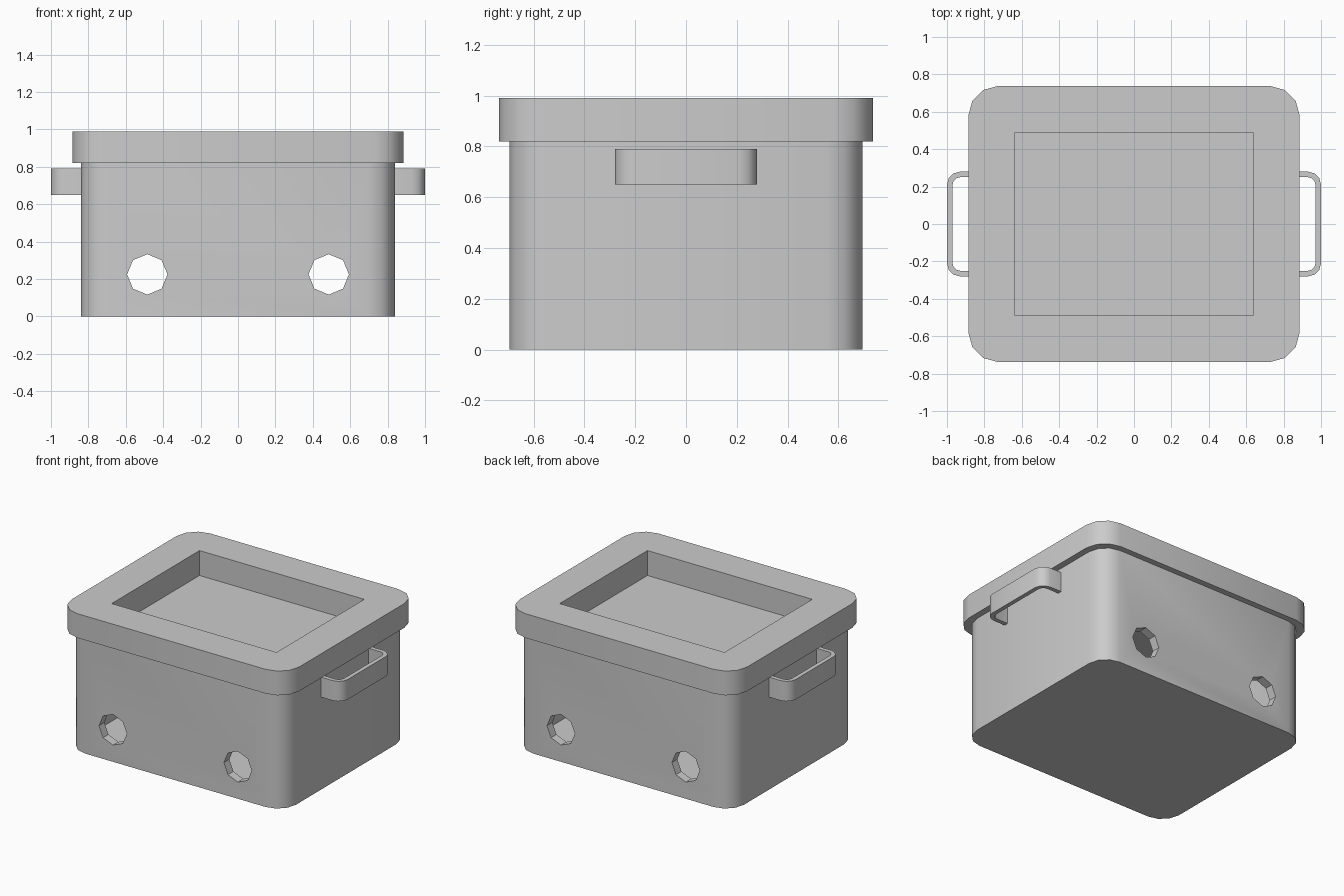
import bpy, bmesh, math

cube = bpy.data.objects.get("Cube")
if cube:
    bpy.data.objects.remove(cube, do_unlink=True)

# Single plastic colour
plastic = bpy.data.materials.new("grey_plastic")
plastic.use_nodes = True
grey = (0.6, 0.6, 0.6, 1)
plastic.diffuse_color = grey
plastic.node_tree.nodes["Principled BSDF"].inputs["Base Color"].default_value = grey


def arc(cx, cy, r, start, segs=3):
    """Quarter arc, counter-clockwise from the start angle in degrees."""
    angles = [math.radians(start + 90 * i / segs) for i in range(segs + 1)]
    return [(cx + r * math.cos(a), cy + r * math.sin(a)) for a in angles]


def rounded_rect(hx, hy, r):
    signs = [(1, 1), (-1, 1), (-1, -1), (1, -1)]
    return [p for k, (sx, sy) in enumerate(signs)
            for p in arc(sx * (hx - r), sy * (hy - r), r, 90 * k)]


def ring(bm, outline, z):
    return [bm.verts.new((x, y, z)) for x, y in outline]


def bridge(bm, a, b):
    n = len(a)
    for i in range(n):
        j = (i + 1) % n
        bm.faces.new((a[i], a[j], b[j], b[i]))


def make_object(name, bm, smooth=True):
    bmesh.ops.recalc_face_normals(bm, faces=bm.faces)
    mesh = bpy.data.meshes.new(name)
    bm.to_mesh(mesh)
    bm.free()
    mesh.materials.append(plastic)
    obj = bpy.data.objects.new(name, mesh)
    bpy.context.collection.objects.link(obj)
    if smooth:
        bpy.ops.object.select_all(action="DESELECT")
        obj.select_set(True)
        bpy.context.view_layer.objects.active = obj
        bpy.ops.object.shade_smooth_by_angle(angle=math.radians(35))
    return obj


# Hollow box body: outer wall, rim, inner wall, floor
bm = bmesh.new()
outer = rounded_rect(0.84, 0.695, 0.14)
inner = rounded_rect(0.78, 0.635, 0.08)
loops = [ring(bm, outer, 0), ring(bm, outer, 0.83),
         ring(bm, inner, 0.83), ring(bm, inner, 0.05)]
for a, b in zip(loops, loops[1:]):
    bridge(bm, a, b)
bm.faces.new(loops[0])
bm.faces.new(loops[-1])
body = make_object("box_body", bm)

# Octagonal holes through front and back walls
for side, x in (("left", 0.485), ("right", -0.485)):
    bm = bmesh.new()
    octagon = [(x + 0.108 * math.cos(k * math.pi / 4),
                0.225 + 0.108 * math.sin(k * math.pi / 4)) for k in range(8)]
    ends = [[bm.verts.new((px, y, pz)) for px, pz in octagon] for y in (-1, 1)]
    bridge(bm, *ends)
    for end in ends:
        bm.faces.new(end)
    cutter = make_object(side + "_hole_cutter", bm, smooth=False)
    cutter.hide_render = True
    cutter.hide_set(True)
    cutter.display_type = "WIRE"
    cut = body.modifiers.new(side + "_holes", "BOOLEAN")
    cut.operation = "DIFFERENCE"
    cut.solver = "EXACT"
    cut.object = cutter

# Lid: plug inside the box, overhanging rim, recessed rectangular tray
bm = bmesh.new()
rim = rounded_rect(0.885, 0.737, 0.155)
plug = rounded_rect(0.775, 0.63, 0.08)
tray = [(0.64, 0.487), (-0.64, 0.487), (-0.64, -0.487), (0.64, -0.487)]
loops = [ring(bm, plug, 0.78), ring(bm, plug, 0.82),
         ring(bm, rim, 0.82), ring(bm, rim, 0.99)]
for a, b in zip(loops, loops[1:]):
    bridge(bm, a, b)
bm.faces.new(loops[0])
top = loops[-1]
edge, floor = ring(bm, tray, 0.99), ring(bm, tray, 0.815)
for k in range(4):
    for j in range(3):
        bm.faces.new((top[4 * k + j], top[4 * k + j + 1], edge[k]))
    nxt = (k + 1) % 4
    bm.faces.new((top[4 * k + 3], top[4 * nxt], edge[nxt], edge[k]))
bridge(bm, edge, floor)
bm.faces.new(floor)
lid = make_object("lid", bm)

# The tray blends softly into the rim: clear the sharp marks around it
sharp = lid.data.attributes.get("sharp_edge")
if sharp:
    for e in lid.data.edges:
        ends = [lid.data.vertices[v].co for v in e.vertices]
        if all(abs(c.x) < 0.645 and abs(c.y) < 0.49 for c in ends):
            sharp.data[e.index].value = False

# U-shaped side handles
outside = [(0.82, -0.28)] + arc(0.93, -0.21, 0.07, -90) \
    + arc(0.93, 0.21, 0.07, 0) + [(0.82, 0.28)]
inside = [(0.82, -0.25)] + arc(0.93, -0.21, 0.04, -90) \
    + arc(0.93, 0.21, 0.04, 0) + [(0.82, 0.25)]
for side, s in (("left", 1), ("right", -1)):
    bm = bmesh.new()
    strips = [ring(bm, [(s * x, y) for x, y in line], z)
              for line, z in ((outside, 0.65), (outside, 0.79),
                              (inside, 0.79), (inside, 0.65))]
    for a, b in zip(strips, strips[1:] + strips[:1]):
        for i in range(len(a) - 1):
            bm.faces.new((a[i], a[i + 1], b[i + 1], b[i]))
    for i in (0, -1):
        bm.faces.new([strip[i] for strip in strips])
    make_object(side + "_handle", bm)
